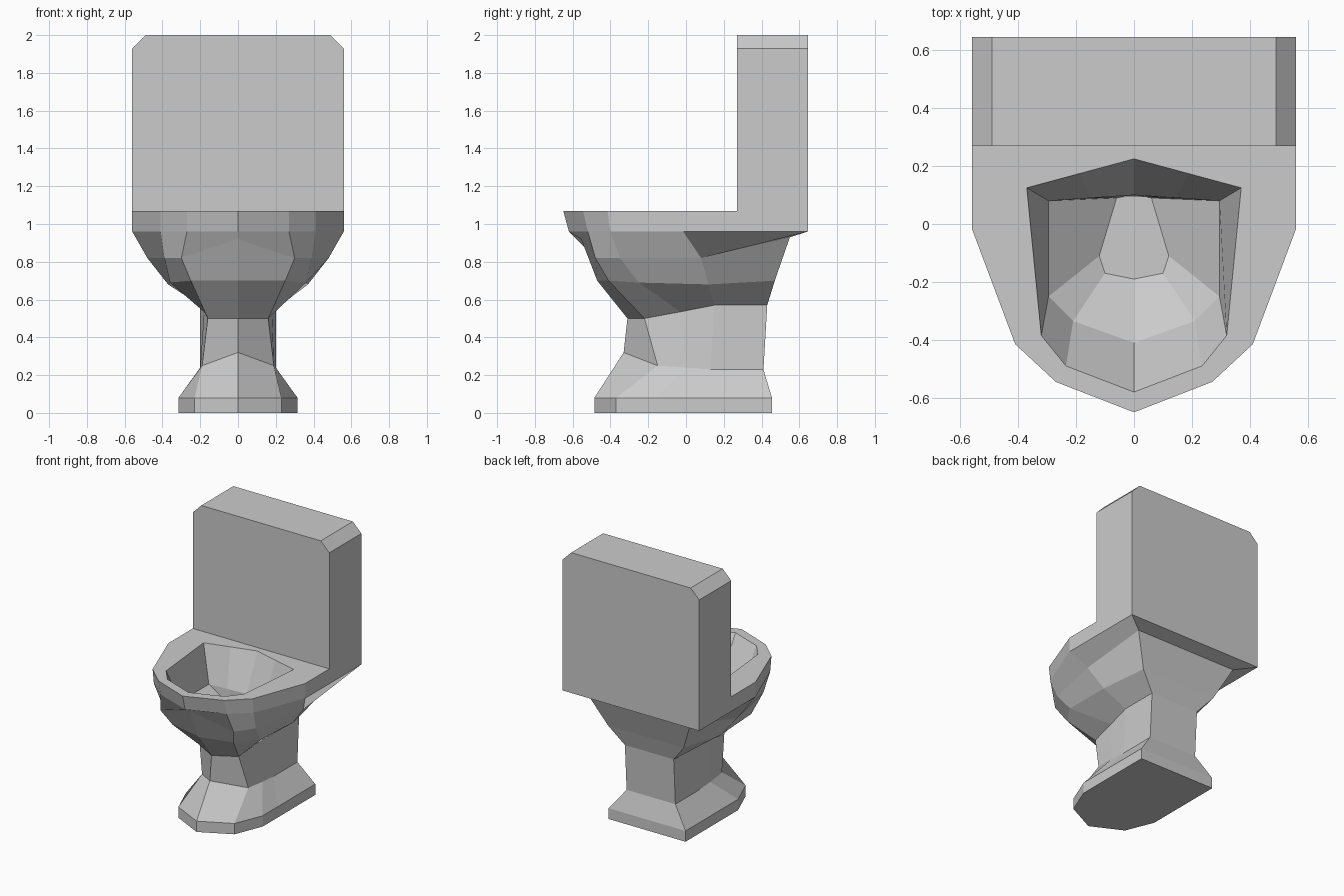
import bpy
import bmesh

default_cube = bpy.data.objects.get("Cube")
if default_cube:
    bpy.data.objects.remove(default_cube, do_unlink=True)

ceramic = bpy.data.materials.new("grey ceramic")
ceramic.use_nodes = True
ceramic.diffuse_color = (0.6, 0.6, 0.6, 1)
ceramic.node_tree.nodes["Principled BSDF"].inputs["Base Color"].default_value = (0.6, 0.6, 0.6, 1)


def finish(name, bm):
    """Turn a bmesh into a flat shaded object."""
    bmesh.ops.recalc_face_normals(bm, faces=bm.faces)
    mesh = bpy.data.meshes.new(name)
    bm.to_mesh(mesh)
    bm.free()
    mesh.materials.append(ceramic)
    obj = bpy.data.objects.new(name, mesh)
    bpy.context.collection.objects.link(obj)
    return obj


def level(z, *points):
    """Half outline at one height, from front centre to back corner."""
    return [(x, y, z) for x, y in points]


def full_ring(half, back_y=None):
    """Add the back centre point and mirror a half outline across x."""
    x, y, z = half[-1]
    back = (0, y if back_y is None else back_y, z)
    return half + [back] + [(-px, py, pz) for px, py, pz in reversed(half[1:])]


def loft(name, rings, cap_start=True):
    """Skin a stack of equal-length rings and cap the ends."""
    bm = bmesh.new()
    loops = [[bm.verts.new(p) for p in ring] for ring in rings]
    for low, high in zip(loops, loops[1:]):
        for i in range(len(low)):
            j = (i + 1) % len(low)
            bm.faces.new((low[i], low[j], high[j], high[i]))
    bm.faces.new(loops[-1])
    if cap_start:
        bm.faces.new(loops[0])
    return finish(name, bm)


# Pedestal: foot plate, flare and narrow neck
foot = [(0, -.485), (.23, -.37), (.315, -.16), (.315, .02), (.315, .455)]
neck_bottom = [(0, -.33, .32), (.19, -.15, .25), (.2, 0, .24), (.2, .13, .23), (.2, .41, .23)]
neck_top = [(0, -.31, .5), (.16, -.22, .5), (.18, -.03, .535), (.2, .15, .57), (.2, .43, .57)]
loft("pedestal", [
    full_ring(level(0, *foot)),
    full_ring(level(.08, *foot)),
    full_ring(neck_bottom),
    full_ring(neck_top),
])

# Bowl: outer shell up to the rim, then down inside to the floor
bowl_low = [(0, -.47, .7), (.25, -.41, .7), (.36, -.25, .69), (.37, .12, .68), (.31, .47, .7)]
bowl_mid = [(0, -.555, .92), (.3, -.48, .82), (.39, -.35, .82), (.48, .08, .82), (.42, .55, .93)]
rim_low = [(0, -.62), (.27, -.52), (.41, -.4), (.56, -.015), (.56, .645)]
rim_top = [(0, -.65), (.27, -.545), (.41, -.415), (.56, -.015), (.56, .645)]
opening = [(0, -.58), (.235, -.49), (.32, -.385), (.37, .125), (.185, .175)]
basin = [(0, -.41), (.21, -.335), (.295, -.25), (.295, .08), (.15, .09)]
floor = [(0, -.19), (.1, -.17), (.12, -.11), (.06, .09), (.03, .095)]
loft("bowl", [
    full_ring(neck_top),
    full_ring(bowl_low),
    full_ring(bowl_mid),
    full_ring(level(.96, *rim_low)),
    full_ring(level(1.07, *rim_top)),
    full_ring(level(1.07, *opening), back_y=.225),
    full_ring(level(.8, *basin), back_y=.1),
    full_ring(level(.64, *floor), back_y=.095),
], cap_start=False)

# Tank: upright block with cut top corners
half_profile = [(.56, 1.07), (.56, 1.93), (.49, 2)]
profile = half_profile + [(-x, z) for x, z in reversed(half_profile)]
loft("tank", [[(x, y, z) for x, z in profile] for y in (.27, .645)])
